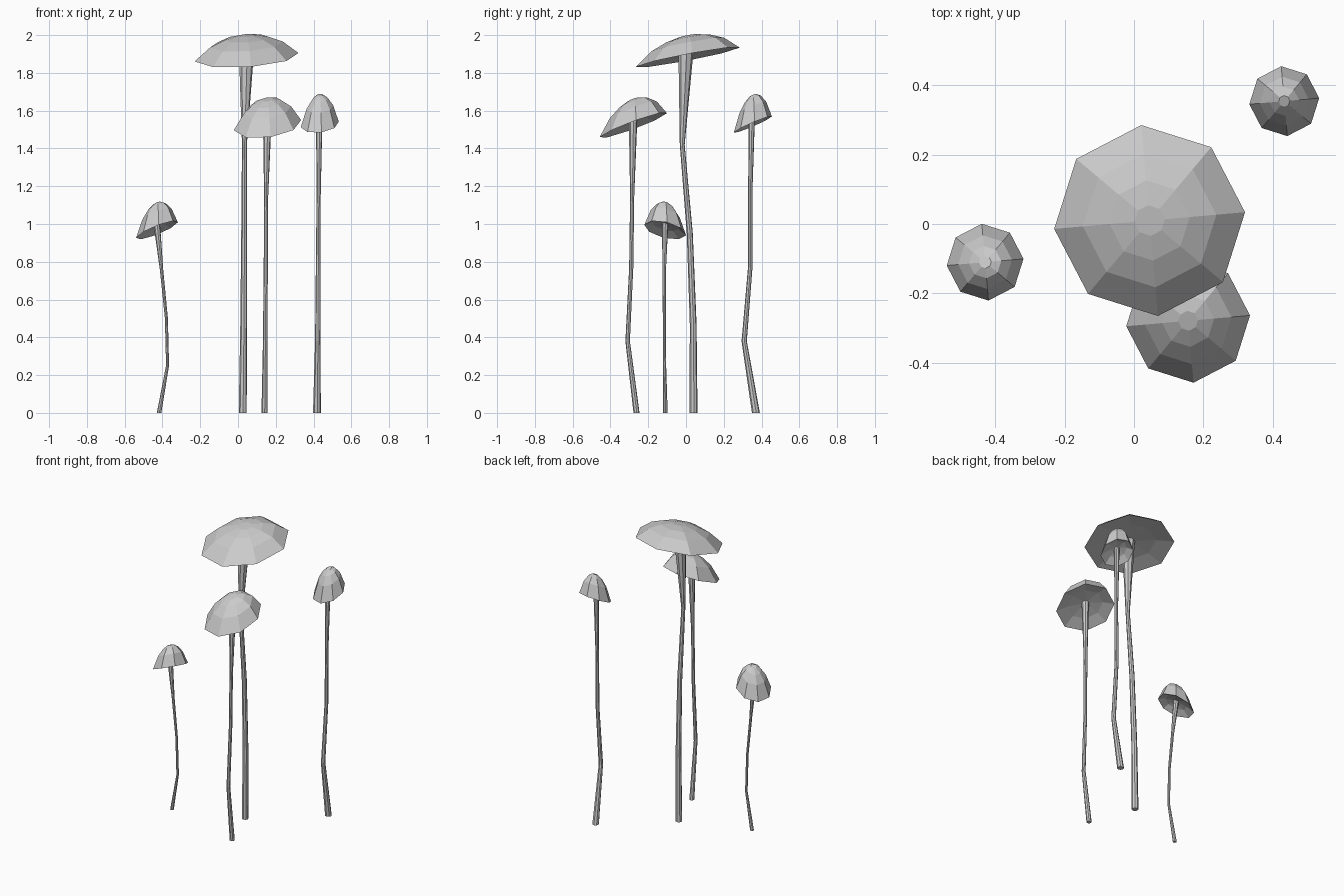
import bpy, math

SIDES = 8
TURN = math.radians(5)
# cap cross-section from crown to rim, then the hollow underside (radius, height)
CAP = [(0.16, 1.0), (0.42, 0.87), (0.70, 0.59), (1.0, 0.0),
       (0.60, 0.16), (0.15, 0.22)]


def loft(name, rings):
    """Skin a list of octagonal rings and close both ends."""
    verts = [v for r in rings for v in r]
    faces = []
    for k in range(len(rings) - 1):
        for i in range(SIDES):
            j = (i + 1) % SIDES
            a, b = k * SIDES, (k + 1) * SIDES
            faces.append((a + i, a + j, b + j, b + i))
    faces.append(tuple(reversed(range(SIDES))))
    faces.append(tuple(range(len(verts) - SIDES, len(verts))))
    mesh = bpy.data.meshes.new(name)
    mesh.from_pydata(verts, [], faces)
    obj = bpy.data.objects.new(name, mesh)
    bpy.context.collection.objects.link(obj)
    return obj


def ring(x, y, z, r, sx=0.0, sy=0.0):
    """Octagon whose height slants by sx, sy across its width."""
    pts = []
    for i in range(SIDES):
        a = TURN + i * math.tau / SIDES
        dx, dy = r * math.cos(a), r * math.sin(a)
        pts.append((x + dx, y + dy, z + sx * dx + sy * dy))
    return pts


def mushroom(name, centre, radius, height, slant, path):
    x, y, z = centre
    # cap, built rim side first so that faces point outward
    loft(name + "_cap", [ring(x, y, z + h * height, r * radius, *slant)
                         for r, h in reversed(CAP)])
    # stem: each path point is x, y, z, radius; the last one follows the cap slant
    rings = [ring(*p) for p in path[:-1]] + [ring(*path[-1], *slant)]
    loft(name + "_stem", rings)


mushroom("large_mushroom", (0.045, 0.01, 1.883), 0.276, 0.114, (0.065, 0.19), [
    (0.025, 0.04, 0, 0.021), (0.03, 0.038, 0.47, 0.018), (0.033, 0.02, 0.95, 0.016),
    (0.034, -0.02, 1.42, 0.013), (0.045, 0.0, 1.91, 0.04)])

mushroom("medium_mushroom", (0.156, -0.279, 1.523), 0.179, 0.137, (0.12, 0.367), [
    (0.14, -0.262, 0, 0.016), (0.144, -0.309, 0.38, 0.012), (0.147, -0.29, 0.77, 0.011),
    (0.149, -0.285, 1.15, 0.011), (0.155, -0.28, 1.56, 0.023)])

mushroom("small_left_mushroom", (-0.429, -0.11, 0.968), 0.111, 0.143, (0.39, -0.22), [
    (-0.418, -0.109, 0, 0.012), (-0.373, -0.113, 0.25, 0.008), (-0.379, -0.115, 0.5, 0.008),
    (-0.405, -0.115, 0.76, 0.009), (-0.43, -0.111, 1.0, 0.017)])

mushroom("small_right_mushroom", (0.433, 0.354, 1.527), 0.101, 0.155, (0.11, 0.43), [
    (0.418, 0.37, 0, 0.021), (0.422, 0.308, 0.38, 0.014), (0.424, 0.34, 0.77, 0.012),
    (0.427, 0.34, 1.15, 0.011), (0.43, 0.348, 1.56, 0.017)])
